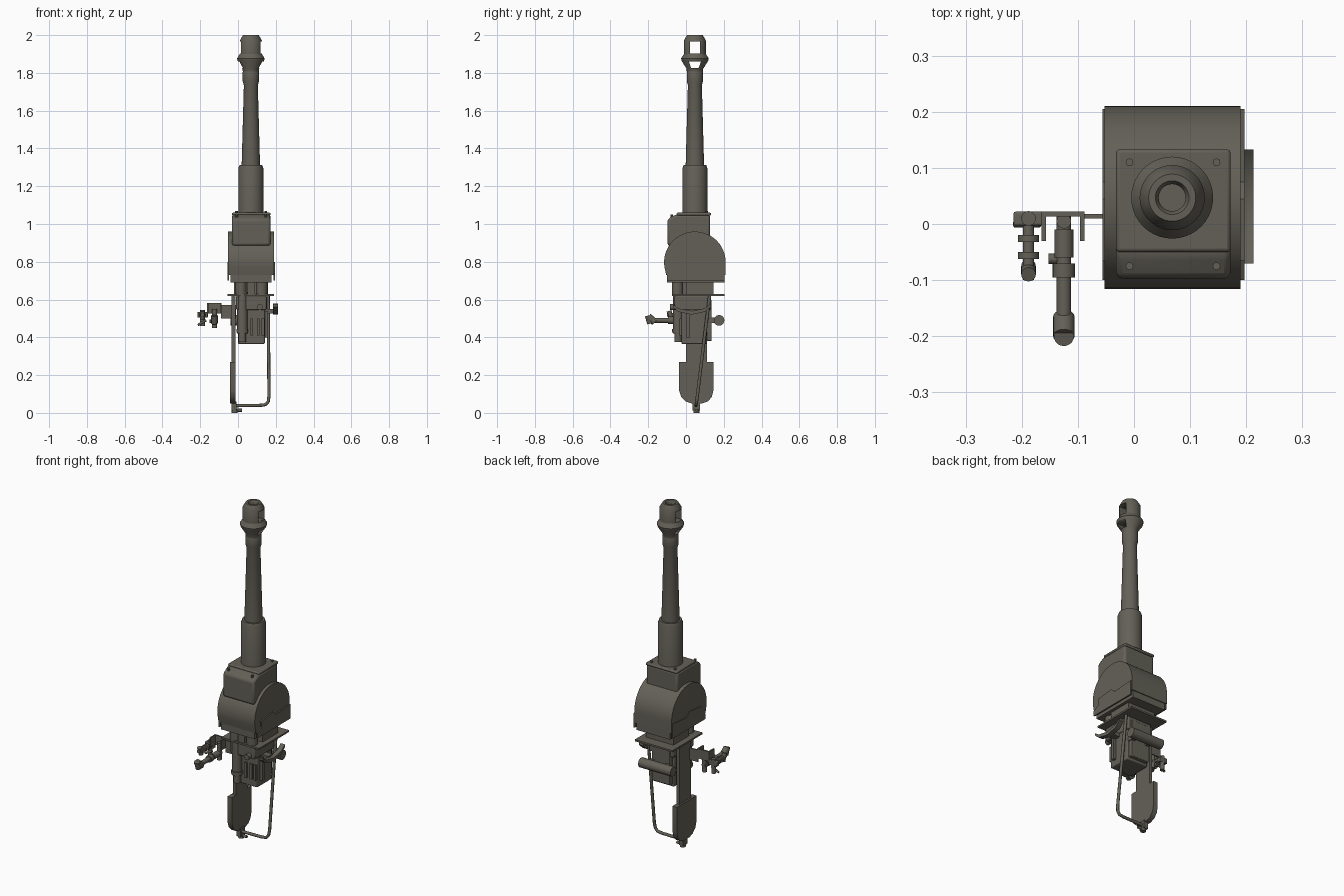
import bpy, bmesh, math
from mathutils import Vector

if "Cube" in bpy.data.objects:
    bpy.data.objects.remove(bpy.data.objects["Cube"])

paint = bpy.data.materials.new("olive_grey_paint")
paint.use_nodes = True
COLOUR = (0.125, 0.118, 0.095, 1)
paint.diffuse_color = COLOUR
paint.node_tree.nodes["Principled BSDF"].inputs["Base Color"].default_value = COLOUR
AX, AY = 0.068, 0.047  # barrel axis


def finish(name, bm, bevel=0, smooth=True):
    bmesh.ops.recalc_face_normals(bm, faces=bm.faces)
    mesh = bpy.data.meshes.new(name)
    bm.to_mesh(mesh)
    bm.free()
    mesh.materials.append(paint)
    ob = bpy.data.objects.new(name, mesh)
    bpy.context.collection.objects.link(ob)
    if smooth:
        bpy.ops.object.select_all(action='DESELECT')
        ob.select_set(True)
        bpy.context.view_layer.objects.active = ob
        bpy.ops.object.shade_smooth_by_angle(angle=math.radians(32))
    if bevel:
        mod = ob.modifiers.new("edge", 'BEVEL')
        mod.width, mod.segments = bevel, 2
    return ob


def prism(name, pts, axis, a, b, bevel=0):
    """Extrude a profile along x (y,z points), y (x,z points) or z (x,y points)."""
    bm = bmesh.new()
    place = {'x': lambda p, t: (t, *p), 'y': lambda p, t: (p[0], t, p[1]), 'z': lambda p, t: (*p, t)}[axis]
    low, high = [[bm.verts.new(place(p, t)) for p in pts] for t in (a, b)]
    bm.faces.new(low)
    bm.faces.new(high)
    for i in range(len(pts)):
        j = (i + 1) % len(pts)
        bm.faces.new((low[i], low[j], high[j], high[i]))
    return finish(name, bm, bevel)


def box(name, x, y, z, bevel=0):
    return prism(name, [(x[0], y[0]), (x[1], y[0]), (x[1], y[1]), (x[0], y[1])], 'z', *z, bevel)


def rod(name, p, q, r, r2=None, sides=20):
    p, q = Vector(p), Vector(q)
    bm = bmesh.new()
    bmesh.ops.create_cone(bm, cap_ends=True, segments=sides, radius1=r,
                          radius2=r if r2 is None else r2, depth=(q - p).length)
    rot = Vector((0, 0, 1)).rotation_difference(q - p).to_matrix()
    bmesh.ops.rotate(bm, matrix=rot, verts=bm.verts)
    bmesh.ops.translate(bm, vec=(p + q) / 2, verts=bm.verts)
    return finish(name, bm)


def lathe(name, profile, sides=40):
    bm = bmesh.new()
    rings = [[bm.verts.new((AX + r * math.cos(k * math.tau / sides), AY + r * math.sin(k * math.tau / sides), z))
              for k in range(sides)] for r, z in profile]
    for a, b in zip(rings, rings[1:]):
        for k in range(sides):
            j = (k + 1) % sides
            bm.faces.new((a[k], a[j], b[j], b[k]))
    bm.faces.new(rings[0])
    bm.faces.new(rings[-1])
    return finish(name, bm)


def arc(cy, cz, r, a0, a1, n):
    steps = [math.radians(a0 + (a1 - a0) * i / n) for i in range(n + 1)]
    return [(cy + r * math.cos(a), cz + r * math.sin(a)) for a in steps]


def cut(ob, cutter):
    mod = ob.modifiers.new("window", 'BOOLEAN')
    mod.object, mod.operation, mod.solver = cutter, 'DIFFERENCE', 'EXACT'
    cutter.hide_render = True
    cutter.hide_set(True)


# Barrel
lathe("barrel_sleeve", [(0.066, 0.95), (0.066, 1.295), (0.06, 1.312), (0.048, 1.312)])
lathe("barrel_tube", [(0.049, 1.3), (0.037, 1.735), (0.043, 1.755), (0.043, 1.805), (0.038, 1.82)])

# Muzzle brake with bore and side windows
brake = lathe("muzzle_brake", [(0.042, 1.8), (0.044, 1.822), (0.07, 1.863), (0.073, 1.877), (0.058, 1.9),
                               (0.058, 1.972), (0.042, 2.0), (0.03, 2.0), (0.024, 1.99), (0.024, 1.82)])
cut(brake, prism("upper_window_cutter", [(0.02, 1.903), (0.074, 1.903), (0.074, 1.966), (0.02, 1.966)],
                 'x', -0.1, 0.25))
cut(brake, prism("lower_window_cutter", [(0.027, 1.826), (0.067, 1.826), (0.079, 1.86), (0.015, 1.86)],
                 'x', -0.1, 0.25))

# Mantlet collar with bolted face
prism("mantlet_collar", [(-0.098, 0.885), (0.127, 0.885), (0.127, 1.05), (-0.055, 1.05), (-0.098, 1.025)],
      'x', -0.032, 0.172, 0.012)
box("collar_face", (-0.032, 0.172), (-0.05, 0.133), (1.045, 1.06), 0.006)
for x in (-0.008, 0.147):
    for y in (-0.075, 0.11):
        rod("collar_bolt", (x, y, 1.03), (x, y, 1.068 if y > 0 else 1.05), 0.007, sides=8)

# Rotating drum and its cheeks
drum = arc(AY, 0.797, 0.163, 0, 188, 32) + [(-0.105, 0.73), (0.21, 0.73)]
prism("mantlet_drum", drum, 'x', -0.053, 0.19)
cheek = [(0.205, 0.70), (0.205, 0.785), (0.075, 0.775), (0.045, 0.8), (-0.065, 0.787), (-0.06, 0.75), (-0.1, 0.73),
         (-0.1, 0.70)]
for x in (-0.056, 0.189):
    prism("drum_cheek", cheek, 'x', x, x + 0.008)
box("drum_base", (-0.04, 0.178), (-0.1, 0.205), (0.69, 0.735))

# Neck, recoil cylinders and rear flange
box("cradle_neck", (-0.02, 0.16), (0.0, 0.145), (0.62, 0.695))
for x in (0.015, 0.125):
    rod("neck_cylinder", (x, -0.045, 0.62), (x, -0.045, 0.7), 0.03)
box("neck_block", (0.05, 0.09), (-0.07, 0.02), (0.63, 0.69))
box("rear_flange", (-0.055, 0.19), (-0.075, 0.205), (0.62, 0.63))
rod("recoil_cylinder", (0.023, -0.042, 0.42), (0.023, -0.042, 0.64), 0.027)
rod("recoil_cylinder_end", (0.023, -0.042, 0.375), (0.023, -0.042, 0.425), 0.02)
rod("recoil_cylinder_collar", (0.023, -0.042, 0.425), (0.023, -0.042, 0.445), 0.031)

# Breech
box("breech_block", (0.0, 0.142), (-0.025, 0.112), (0.365, 0.62), 0.006)
box("breech_shoulder", (-0.01, 0.15), (-0.06, 0.13), (0.545, 0.62), 0.006)
box("breech_step", (0.01, 0.13), (0.1, 0.135), (0.38, 0.6), 0.004)
for x in (0.065, 0.1, 0.125):
    box("breech_rib", (x, x + 0.015), (-0.035, -0.02), (0.41, 0.5))
rod("breech_knob", (0.115, -0.085, 0.56), (0.115, -0.05, 0.56), 0.016)
box("breech_lever", (0.142, 0.158), (0.0, 0.02), (0.4, 0.54))
rod("balance_cylinder", (-0.04, 0.175, 0.49), (0.17, 0.175, 0.49), 0.028)
for x in (0.01, 0.11):
    box("cylinder_mount", (x, x + 0.025), (0.1, 0.165), (0.475, 0.505))

# Curved side grip
grip = [(-0.07, 0.56), (-0.04, 0.535), (0.03, 0.52), (0.1, 0.535), (0.133, 0.565),
        (0.133, 0.58), (0.1, 0.553), (0.03, 0.54), (-0.04, 0.553), (-0.07, 0.575)]
prism("side_grip", grip, 'x', 0.185, 0.213)
box("grip_mount", (0.14, 0.19), (0.01, 0.05), (0.525, 0.55))

# Recoil guard: plate, tube and lower joint
box("guard_arm", (-0.034, -0.014), (0.0, 0.11), (0.25, 0.625))
paddle = [(-0.037, 0.27), (-0.037, 0.12), (-0.025, 0.085), (0.0, 0.06), (0.03, 0.05), (0.085, 0.05), (0.115, 0.06),
          (0.137, 0.085), (0.145, 0.12), (0.145, 0.27)]
prism("guard_paddle", paddle, 'x', -0.043, -0.014)
curve = bpy.data.curves.new("guard_tube", 'CURVE')
curve.dimensions = '3D'
curve.bevel_depth, curve.bevel_resolution = 0.0085, 3
path = [(0.16, 0.125, 0.62), (0.164, 0.06, 0.09), (0.16, 0.056, 0.06), (0.147, 0.054, 0.044), (0.12, 0.053, 0.04),
        (-0.02, 0.053, 0.038)]
line = curve.splines.new('POLY')
line.points.add(len(path) - 1)
for point, co in zip(line.points, path):
    point.co = (*co, 1)
curve.use_fill_caps = True
curve.materials.append(paint)
bpy.context.collection.objects.link(bpy.data.objects.new("guard_tube", curve))
box("guard_joint", (-0.034, -0.008), (0.035, 0.075), (0.012, 0.06))
rod("guard_pin", (-0.03, 0.055, 0.014), (0.02, 0.055, 0.014), 0.008)
rod("guard_foot", (-0.018, 0.055, 0), (-0.018, 0.055, 0.02), 0.016)

# Sight bracket
box("sight_arm", (-0.09, -0.01), (0.01, 0.018), (0.5, 0.57))
box("sight_bracket", (-0.165, -0.088), (0.013, 0.022), (0.525, 0.582))
for x in (-0.165, -0.096):
    box("bracket_side", (x, x + 0.008), (-0.03, 0.02), (0.525, 0.582))

# Main sight tube with angled eyepiece
X = -0.125
rod("sight_tube", (X, 0.015, 0.49), (X, -0.18, 0.49), 0.013)
rod("sight_sleeve", (X, -0.01, 0.49), (X, -0.06, 0.49), 0.017)
rod("sight_ring", (X, -0.07, 0.49), (X, -0.095, 0.49), 0.02)
rod("sight_post", (X, 0.005, 0.45), (X, 0.005, 0.55), 0.013)
rod("sight_knob", (X, -0.062, 0.485), (X - 0.027, -0.062, 0.485), 0.009)
rod("eyepiece_body", (X, -0.165, 0.48), (X, -0.2, 0.51), 0.019)
rod("eyepiece_cup", (X, -0.19, 0.472), (X, -0.2, 0.515), 0.015, 0.018)

# Secondary sight
X = -0.188
box("small_sight_mount", (-0.215, -0.16), (-0.003, 0.022), (0.505, 0.535), 0.004)
rod("small_sight_post", (X, 0.01, 0.46), (X, 0.01, 0.545), 0.013)
rod("small_sight_tube", (X, 0.01, 0.515), (X, -0.1, 0.52), 0.01)
for y in (-0.02, -0.05):
    rod("small_sight_ring", (X, y, 0.517), (X, y - 0.012, 0.517), 0.019)
rod("small_sight_eyepiece", (X, -0.075, 0.495), (X, -0.09, 0.54), 0.013)
rod("small_sight_lever", (X - 0.025, 0.0, 0.465), (X + 0.02, 0.0, 0.49), 0.006)
